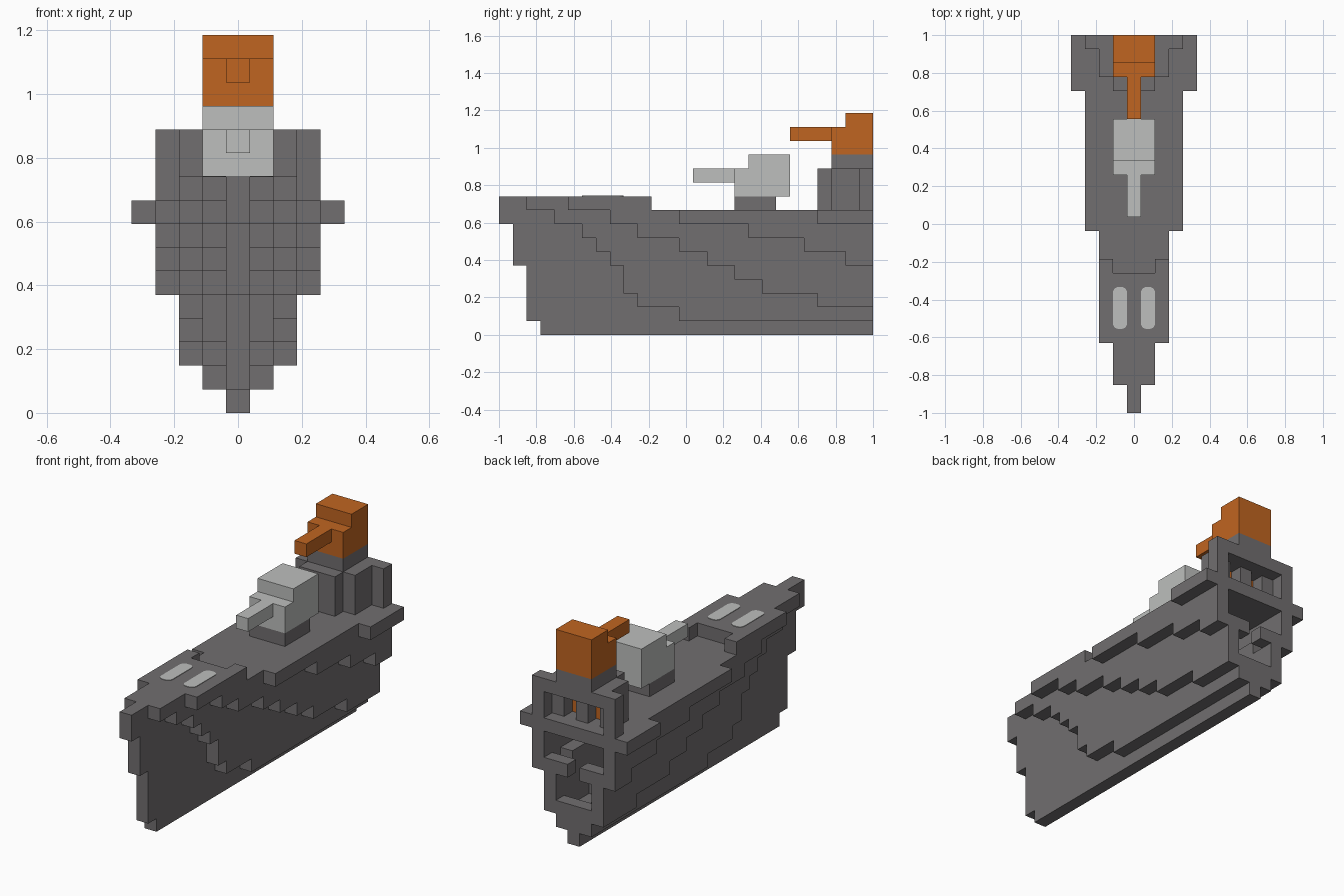
import bpy, bmesh, math
from mathutils import Vector

cube = bpy.data.objects.get("Cube")
if cube:
    bpy.data.objects.remove(cube, do_unlink=True)

LENGTH = 27            # model length in blocks
S = 2 / LENGTH         # block size


def material(name, rgb):
    m = bpy.data.materials.new(name)
    m.use_nodes = True
    col = (*rgb, 1)
    m.diffuse_color = col
    m.node_tree.nodes["Principled BSDF"].inputs["Base Color"].default_value = col
    return m


GREY = material("hull grey", (0.165, 0.157, 0.16))
PALE = material("pale grey", (0.51, 0.52, 0.51))
ORANGE = material("orange", (0.53, 0.13, 0.015))


def finish(name, bm, mat):
    me = bpy.data.meshes.new(name)
    bm.to_mesh(me)
    bm.free()
    me.materials.append(mat)
    ob = bpy.data.objects.new(name, me)
    bpy.context.collection.objects.link(ob)
    return ob


def box(half, y0, y1, z0, z1):
    """Blocks with |x| <= half and inclusive y, z ranges."""
    return {(x, y, z) for x in range(-half, half + 1)
            for y in range(y0, y1 + 1) for z in range(z0, z1 + 1)}


def place(p):
    return Vector((p[0] * S, (p[1] + 0.5) * S - 1, (p[2] + 0.5) * S))


def blocks(name, cells, mat):
    """Skin a set of blocks with only its exposed faces, then merge flat areas."""
    bm = bmesh.new()
    for c in cells:
        for axis in range(3):
            for sign in (-1, 1):
                n = Vector((0, 0, 0))
                n[axis] = sign
                if tuple(int(a + b) for a, b in zip(c, n)) in cells:
                    continue
                u, w = Vector((0, 0, 0)), Vector((0, 0, 0))
                u[(axis + 1) % 3] = 0.5
                w[(axis + 2) % 3] = 0.5 * sign
                mid = Vector(c) + n / 2
                bm.faces.new([bm.verts.new(place(mid + d))
                              for d in (-u - w, u - w, u + w, w - u)])
    bmesh.ops.remove_doubles(bm, verts=bm.verts[:], dist=S / 100)
    bmesh.ops.dissolve_limit(bm, angle_limit=0.02, verts=bm.verts[:], edges=bm.edges[:])
    return finish(name, bm, mat)


# Hull: first block along y for each distance from the keel, one entry per layer
starts = {
    0: [3, 2, 2, 2, 2, 1, 1, 1, 0],
    1: [None, 13, 10, 9, 9, 8, 7, 6, 4],
    2: [None, None, 23, 19, 17, 15, 13, 10, 8],
    3: [None] * 5 + [25, 22, 18, 13],
    4: [None] * 8 + [23],
}
solid = set()
for side, layers in starts.items():
    for z, y0 in enumerate(layers):
        if y0 is not None:
            solid |= {(s * side, y, z) for s in (-1, 1) for y in range(y0, LENGTH)}

# Hollow inside, leaving the deck and a one-block shell
STERN = LENGTH - 1
hollow = {(x, y, z) for x, y, z in solid if z < 8 and y < STERN and all(
    n in solid for n in ((x - 1, y, z), (x + 1, y, z), (x, y - 1, z),
                         (x, y + 1, z), (x, y, z - 1), (x, y, z + 1)))}

# Stern openings
openings = (box(1, STERN, STERN, 3, 4) | box(0, STERN, STERN, 5, 5)
            | box(2, STERN, STERN, 6, 7))
blocks("hull", solid - hollow - openings, GREY)

# Raised bow deck with a notch at its rear edge
bow = box(0, 0, 9, 9, 9) | box(1, 2, 9, 9, 9) | box(2, 5, 10, 9, 9)
blocks("bow_deck", bow - box(1, 10, 10, 9, 9), GREY)

# Stern house: stepped walls, open rear window, posts and roof
house = box(1, 23, STERN, 9, 11) | box(2, 24, STERN, 9, 11) | box(3, STERN, STERN, 9, 11)
window = box(2, STERN, STERN, 9, 10)
cabin = box(1, 24, 25, 9, 10) - box(0, 25, 25, 9, 10)
blocks("stern_house", house - window - cabin, GREY)
blocks("cabin_core", box(1, 24, 24, 9, 10), ORANGE)
blocks("rear_turret_base", box(1, 24, STERN, 12, 12), GREY)

# Turrets with single barrels
blocks("rear_turret", box(1, 24, STERN, 13, 14) | box(1, 25, STERN, 15, 15)
       | box(0, 21, 23, 14, 14), ORANGE)
blocks("middle_turret_base", box(1, 17, 19, 9, 9), GREY)
blocks("middle_turret", box(1, 17, 20, 10, 11) | box(1, 18, 20, 12, 12)
       | box(0, 14, 16, 11, 11), PALE)

# Rounded pale markings on the bow deck
for side, label in ((1, "left"), (-1, "right")):
    bm = bmesh.new()
    ring = []
    r = 0.4 * S
    for i in range(24):
        a = 2 * math.pi * (i + 0.5) / 24
        cx = math.copysign(S / 2 - r, math.cos(a))
        cy = math.copysign(1.5 * S - r, math.sin(a))
        ring.append(bm.verts.new((side * S + cx + r * math.cos(a),
                                  7.5 * S - 1 + cy + r * math.sin(a), 10 * S)))
    base = bm.faces.new(ring)
    top = bmesh.ops.extrude_face_region(bm, geom=[base])
    bmesh.ops.translate(bm, vec=(0, 0, 0.003),
                        verts=[v for v in top["geom"] if isinstance(v, bmesh.types.BMVert)])
    bmesh.ops.recalc_face_normals(bm, faces=bm.faces[:])
    finish(label + "_deck_marking", bm, PALE)
